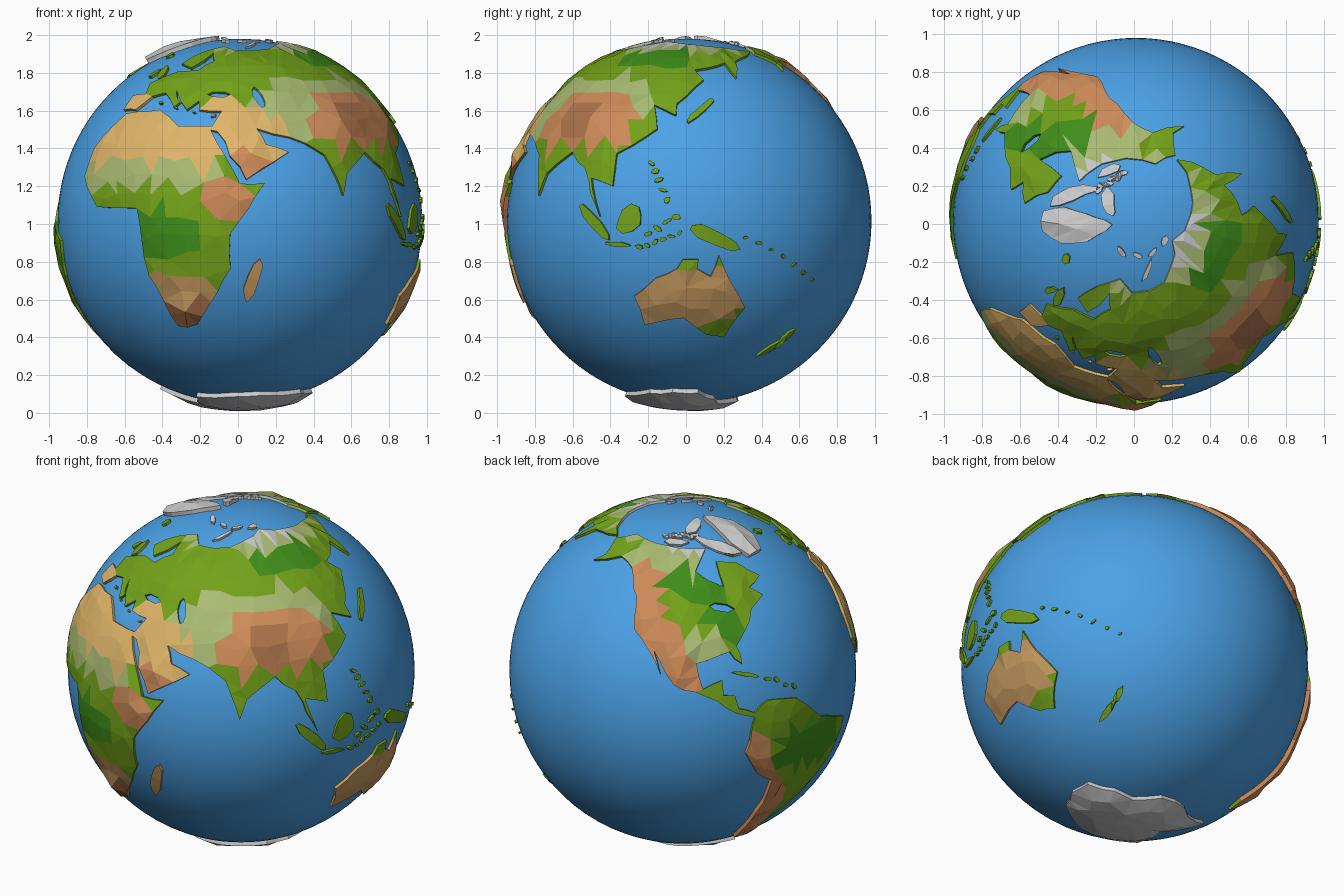
import bpy, bmesh, random
from math import sin, cos, radians, degrees, atan2, hypot, pi, ceil
from mathutils import Vector
from mathutils.geometry import delaunay_2d_cdt

if "Cube" in bpy.data.objects:
    bpy.data.objects.remove(bpy.data.objects["Cube"])

random.seed(4)
R, CENTRE, FRONT_LON = 0.965, Vector((0.01, 0.017, 1.015)), 43
MATS, ZONES = {}, []


def direction(lon, lat):
    a, b = radians(lon - FRONT_LON), radians(lat)
    return Vector((cos(b) * sin(a), -cos(b) * cos(a), sin(b)))


def material(name, rgb):
    m = bpy.data.materials.new(name)
    m.diffuse_color = (*rgb, 1)
    m.use_nodes = True
    m.node_tree.nodes["Principled BSDF"].inputs["Base Color"].default_value = m.diffuse_color
    return m


def paint(name, rgb, rise, *stripes):
    """A climate zone: colour, extra height, and stripes from (lon, lat) to (lon, lat) with a radius in degrees."""
    MATS[name] = (len(MATS), material(name, rgb), rise)
    for a, b, c, d, r in stripes:
        ZONES.append((name, direction(a, b), direction(c, d), radians(r)))


def zone(d):
    for name, a, b, r in ZONES:
        ab = b - a
        t = min(1, max(0, (d - a).dot(ab) / ab.length_squared))
        if d.angle(a + ab * t) < r:
            return MATS[name]
    z = d.z
    return MATS["ice" if z < -0.85 else "tundra" if z > 0.94 else "pale" if z > 0.915 else "green"]


def inside(x, y, poly):
    hit = False
    for (x1, y1), (x2, y2) in zip(poly, poly[1:] + poly[:1]):
        if (y1 > y) != (y2 > y) and x < x1 + (y - y1) * (x2 - x1) / (y2 - y1):
            hit = not hit
    return hit


def blob(lon, lat, a, b, turn):
    """Rough ellipse on the map: half length, half width, angle from east."""
    n, t, ring = (9 if a > 4 else 6), radians(turn), []
    for k in range(n):
        w, s = 2 * pi * k / n, random.uniform(0.85, 1.15)
        u, v = a * s * cos(w), b * s * sin(w)
        ring.append((lon + (u * cos(t) - v * sin(t)) / cos(radians(lat)), lat + u * sin(t) + v * cos(t)))
    return ring


def chain(lon1, lat1, lon2, lat2, n, size):
    """Row of small islands between two places."""
    for k in range(n):
        f = k / (n - 1)
        yield blob(lon1 + (lon2 - lon1) * f, lat1 + (lat2 - lat1) * f + random.uniform(-0.6, 0.6),
                   size * random.uniform(0.8, 1.2), size * random.uniform(0.4, 0.7), random.uniform(-60, 60))


def land(name, polys, holes=(), polar=False, rough=0.0, step=6):
    """Triangulate map outlines, wrap them on the globe and give them a cliff edge."""
    shrink = lambda v: 1 if polar else max(0.15, cos(radians(v)))
    pts, edges, rings = [], [], []
    for poly in list(polys) + list(holes):
        ring = []
        # long coasts are split and roughened
        for (x1, y1), (x2, y2) in zip(poly, poly[1:] + poly[:1]):
            n = ceil(hypot((x2 - x1) * shrink((y1 + y2) / 2), y2 - y1) / 5.5)
            for k in range(n):
                j = rough if k else 0
                ring.append((x1 + (x2 - x1) * k / n + random.uniform(-j, j) / shrink(y1),
                             y1 + (y2 - y1) * k / n + random.uniform(-j, j)))
        o = len(pts)
        edges += [(o + k, o + (k + 1) % len(ring)) for k in range(len(ring))]
        pts += ring
        rings.append(ring)
    solid, cut = rings[:len(polys)], rings[len(polys):]
    is_land = lambda x, y: any(inside(x, y, f) for f in solid) and not any(inside(x, y, f) for f in cut)
    # jittered inner points
    inner, xs, ys = [], [p[0] for p in pts], [p[1] for p in pts]
    y = min(ys)
    while y < max(ys):
        x = min(xs)
        while x < max(xs):
            px, py = x + random.uniform(-1.5, 1.5), y + random.uniform(-1.5, 1.5)
            if is_land(px, py) and all(hypot((px - q[0]) * shrink(py), py - q[1]) > step * 0.4 for q in pts):
                inner.append((px, py))
            x += step / shrink(y)
        y += step
    vs, _, fs = delaunay_2d_cdt([Vector(p) for p in pts + inner], edges, [], 0, 1e-3)[:3]
    bm = bmesh.new()
    bv = [bm.verts.new((v.x, v.y, 0)) for v in vs]
    for f in fs:
        c = sum((vs[i] for i in f), Vector((0, 0))) / len(f)
        if is_land(c.x, c.y):
            bm.faces.new([bv[i] for i in f])
    bmesh.ops.delete(bm, geom=[v for v in bm.verts if not v.link_faces], context='VERTS')
    for v in bm.verts:
        x, y = v.co.xy
        d = direction(degrees(atan2(y, x)), hypot(x, y) - 90) if polar else direction(x, y)
        rise = zone(d)[2]
        h = 0.014 + rise * 0.5 if v.is_boundary else 0.021 + rise + random.uniform(-0.003, 0.004)
        v.co = CENTRE + d * (R + h)
    rim = [e for e in bm.edges if e.is_boundary]
    for g in bmesh.ops.extrude_edge_only(bm, edges=rim)["geom"]:
        if isinstance(g, bmesh.types.BMVert):
            g.co = CENTRE + (g.co - CENTRE).normalized() * (R - 0.02)
    bmesh.ops.recalc_face_normals(bm, faces=bm.faces)
    for f in bm.faces:
        f.material_index = zone((f.calc_center_median() - CENTRE).normalized())[0]
    me = bpy.data.meshes.new(name)
    bm.to_mesh(me)
    for m in MATS.values():
        me.materials.append(m[1])
    bpy.context.collection.objects.link(bpy.data.objects.new(name, me))


# climate zones, first match wins
paint("brown", (0.42, 0.17, 0.07), 0.03, (22, -31, 28, -29, 4), (85, 32, 92, 32, 5))
paint("orange", (0.62, 0.26, 0.10), 0.018, (82, 33, 102, 33, 10), (39, 8, 44, 3, 6), (43, 20, 50, 17, 4),
      (-128, 57, -117, 41, 6), (-114, 38, -102, 20, 6), (-78, -4, -70, -20, 5), (-69, -22, -71, -48, 5))
paint("sand", (0.74, 0.46, 0.14), 0.003, (-8, 27, 30, 27, 10), (36, 32, 50, 27, 9), (-6, 39, -3, 40, 4))
paint("tan", (0.58, 0.33, 0.12), 0.004, (14, -22, 27, -23, 7), (47, -24, 47, -14, 5), (120, -25, 141, -24, 10))
paint("pale", (0.40, 0.50, 0.17), 0.002, (-12, 15, 30, 15, 5), (60, 36, 103, 40, 11), (-102, 33, -92, 32, 5),
      (-135, 64, -95, 62, 4))
paint("forest", (0.05, 0.27, 0.01), 0.002, (16, -3, 25, -5, 7), (92, 62, 125, 62, 5), (-112, 57, -88, 50, 5),
      (-85, 43, -82, 38, 5), (-62, -7, -48, -8, 8))
paint("ice", (0.52, 0.52, 0.52), 0.02, (-45, 62, -38, 80, 9))
paint("tundra", (0.52, 0.52, 0.52), 0.0, (-110, 72, -75, 69, 5))
paint("green", (0.17, 0.36, 0.01), 0.0)

# ocean
bpy.ops.mesh.primitive_uv_sphere_add(segments=96, ring_count=48, radius=R, location=CENTRE)
ocean = bpy.context.object
ocean.name = "ocean"
ocean.data.materials.append(material("water", (0.07, 0.36, 0.80)))
bpy.ops.object.shade_smooth()

# Africa, Europe and Asia as one slab, with two inland seas cut out
africa = [(-6, 35.5), (10, 37), (20, 31), (33, 31), (32.6, 29.5), (43, 11.7), (51, 12), (40, -4), (40, -15), (33, -26),
          (27, -34), (19, -34.5), (12, -17), (9, 4), (-8, 4.5), (-17, 14), (-16, 23), (-10, 31)]
eurasia = [(33, 31), (36, 36.5), (27, 37), (26, 40.5), (22, 37), (14, 45), (18, 40), (16, 38), (9, 44), (3, 42.5), (-2, 37),
           (-9, 37), (-9, 43), (-1.5, 43.5), (-4, 48.3), (8, 54), (20, 54.5), (27, 60), (23, 65.5), (15, 56), (6, 58.5),
           (13, 66), (28, 71), (40, 67), (68, 68.5), (104, 77), (140, 72.5), (189, 66.5), (163, 60), (157, 51), (155, 59),
           (136, 55), (140, 50), (128, 39.5), (128, 35), (119, 39), (121.5, 30), (108, 21.5), (108, 11), (100, 13.5),
           (104, 1.5), (97, 16.5), (90, 22), (80, 15), (77.5, 8), (72.5, 21), (66, 25), (49, 30), (52, 24.5), (59.5, 22),
           (45, 13), (35, 29), (32.6, 29.5)]
land("old_world", [africa, eurasia], [blob(34, 43.3, 4, 1.3, 0), blob(51, 42, 4.3, 1.5, 105)], rough=0.5)

# the Americas, with the great lakes cut out
north = [(-125, 48), (-122, 37), (-115, 31), (-110, 23.5), (-113, 31), (-105, 20), (-94, 16), (-84, 9.5), (-77.5, 7.2),
         (-77.5, 8.7), (-83, 11), (-84, 15.5), (-88, 16), (-88, 21), (-95, 18.5), (-97, 27), (-84, 30), (-80, 25.5),
         (-81, 31.5), (-76, 36), (-70, 42.5), (-61, 46), (-66, 50), (-56, 52.5), (-65, 60), (-78, 62), (-79.5, 52), (-94, 59),
         (-82, 68), (-128, 70), (-156, 71), (-168, 65.5), (-160, 59), (-164, 55), (-148, 61), (-135, 58)]
south = [(-77.5, 8.7), (-72, 12), (-61, 10), (-50, 0), (-35, -6), (-39, -17), (-48, -27), (-57, -37), (-65, -42), (-67, -55),
         (-74, -52), (-73, -38), (-70, -18), (-76, -14), (-81, -5), (-77.5, 7.2)]
land("americas", [north, south], [blob(-84, 45, 4, 1.4, -15)], rough=0.5)

# Australia, Greenland
land("australia", [[(114, -24), (116, -34), (131, -31.5), (140, -38), (147, -39), (153, -28), (146, -18), (142.5, -10.7),
                    (140, -17.5), (135.5, -15), (136, -12), (131, -12), (129, -15), (122, -18)]], rough=0.5)
land("greenland", [blob(-42, 72, 11.5, 5, 83)])

# Antarctica: distance of the coast from the pole, every 20 degrees of longitude
reach = [20, 19, 20, 21, 21, 23, 23.5, 23, 17, 12, 12.5, 15, 16, 17, 18, 26, 12, 15]
land("antarctica", [[(r * cos(k * pi / 9), r * sin(k * pi / 9)) for k, r in enumerate(reach)]], polar=True, rough=0.5)

# big islands
land("eastern_islands", [blob(*b) for b in (
    (114, 0.8, 4.8, 3.6, 50), (102, -0.5, 8, 1.8, -47), (110, -7.3, 4.5, 0.8, -5), (140.5, -5, 8.5, 2.4, -24),
    (137.5, 37, 6.5, 1.2, 47), (47, -19, 6.8, 2.1, 72), (176, -38.8, 3.2, 1.3, 60), (170.5, -43.8, 4.4, 1.1, 47))])
land("western_islands", [blob(*b) for b in (
    (-79, 21.8, 4.8, 0.7, -18), (-2.5, 54, 4, 1.6, 105), (-72, 68.5, 7.5, 2.2, -48), (-110, 71.8, 4, 1.6, 0),
    (-80, 79.5, 4.5, 2, 40), (57, 74, 4, 0.7, 55))])

# strings of small islands
for name, row in (("philippine_chain", (120.5, 18, 126, 7, 5, 1.4)), ("sunda_chain", (117, -8.6, 130, -4, 6, 1.1)),
                  ("spice_chain", (120, -4, 129, 1, 4, 1.5)), ("melanesian_chain", (151, -5, 178, -18, 7, 0.9)),
                  ("caribbean_chain", (-71, 19, -61, 14, 4, 1.1)), ("canadian_arctic_chain", (-122, 75, -86, 75, 6, 1.6)),
                  ("mediterranean_chain", (9, 40.5, 33, 34.5, 4, 0.7)), ("siberian_arctic_chain", (18, 79, 98, 79.5, 4, 1.8)),
                  ("atlantic_pair", (-8, 53.3, -18.5, 65, 2, 2))):
    land(name, list(chain(*row)))
